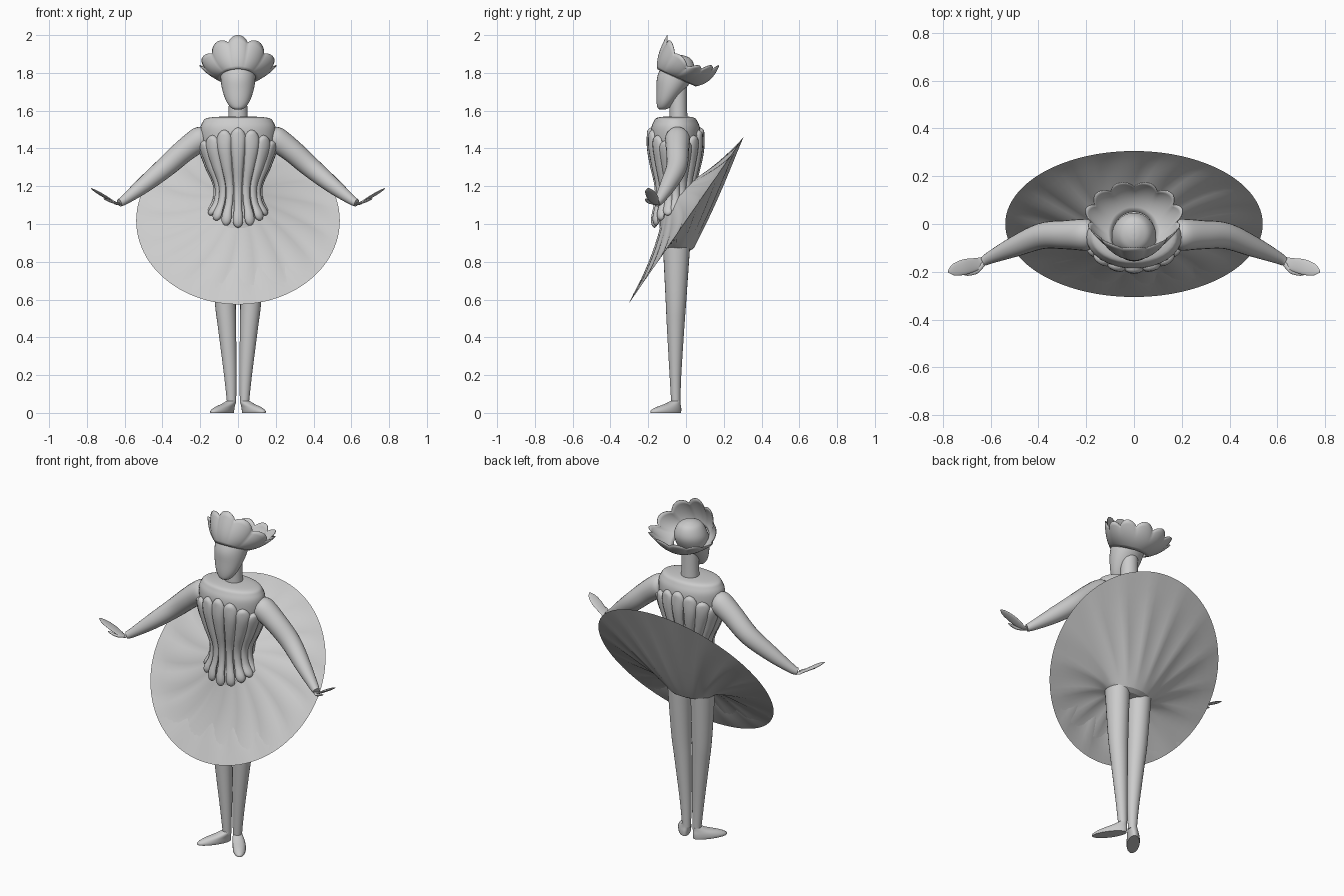
import bpy, bmesh
from math import sin, cos, pi, radians
from mathutils import Vector as V

if "Cube" in bpy.data.objects:
    bpy.data.objects.remove(bpy.data.objects["Cube"])


def spline(keys, steps=4):
    """Catmull-Rom through tuples of numbers."""
    out = []
    for i in range(len(keys) - 1):
        p = [keys[max(0, min(len(keys) - 1, i + k))] for k in (-1, 0, 1, 2)]
        for s in range(steps):
            t = s / steps
            out.append(tuple(b + .5 * t * (c - a + t * (2*a - 5*b + 4*c - d + t * (3*(b - c) + d - a)))
                             for a, b, c, d in zip(*p)))
    return out + [keys[-1]]


def loft(name, rings, caps=True, angle=40):
    """Skin closed rings of points into one mesh."""
    bm = bmesh.new()
    vs = [[bm.verts.new(p) for p in r] for r in rings]
    n = len(vs[0])
    for a, b in zip(vs, vs[1:]):
        for i in range(n):
            j = (i + 1) % n
            bm.faces.new((a[i], a[j], b[j], b[i]))
    if caps:
        bm.faces.new(vs[0])
        bm.faces.new(vs[-1])
    bmesh.ops.recalc_face_normals(bm, faces=bm.faces)
    me = bpy.data.meshes.new(name)
    bm.to_mesh(me)
    bm.free()
    ob = bpy.data.objects.new(name, me)
    bpy.context.collection.objects.link(ob)
    bpy.ops.object.select_all(action='DESELECT')
    bpy.context.view_layer.objects.active = ob
    ob.select_set(True)
    bpy.ops.object.shade_smooth_by_angle(angle=radians(angle))
    return ob


def oval(c, a, b, u=V((1, 0, 0)), w=V((0, 1, 0)), n=24):
    return [V(c) + u * a * cos(2*pi*i/n) + w * b * sin(2*pi*i/n) for i in range(n)]


def stack(name, keys, n=32, steps=4):
    """Loft horizontal ovals from (x, y, z, rx, ry) keys."""
    return loft(name, [oval(k[:3], k[3], k[4], n=n) for k in spline(keys, steps)])


def tube(name, keys, flat=1, n=20, steps=5):
    """Loft along a path of (x, y, z, r) keys, ovals flattened vertically."""
    pts = spline(keys, steps)
    rings = []
    for i, k in enumerate(pts):
        d = (V(pts[min(i + 1, len(pts) - 1)][:3]) - V(pts[max(i - 1, 0)][:3])).normalized()
        side = d.cross(V((0, 0, 1))).normalized()
        rings.append(oval(k[:3], k[3], k[3] * flat, side, side.cross(d), n))
    return loft(name, rings)


# torso, neck and egg-shaped head
stack("torso", [(0, -.05, .98, .14, .09), (0, -.05, 1.1, .12, .09), (0, -.055, 1.2, .115, .09),
                (0, -.055, 1.3, .155, .112), (0, -.055, 1.42, .192, .128), (0, -.055, 1.5, .2, .13),
                (0, -.055, 1.54, .187, .117), (0, -.055, 1.562, .16, .1), (0, -.05, 1.57, .06, .05)])
stack("neck", [(0, -.04, 1.54, .052, .048), (0, -.04, 1.62, .049, .046), (0, -.04, 1.75, .049, .046)])
stack("head", [(0, -.125, 1.605, .008, .008), (0, -.12, 1.614, .035, .03), (0, -.106, 1.65, .062, .05),
               (0, -.081, 1.71, .083, .075), (0, -.06, 1.77, .092, .094), (0, -.045, 1.82, .09, .092),
               (0, -.04, 1.87, .065, .07), (0, -.04, 1.89, .03, .035), (0, -.04, 1.895, .005, .005)])

# fluted bodice: ribs that follow the waist curve
BODY = spline([(1.56, .18, .125), (1.48, .19, .132), (1.4, .19, .132), (1.3, .155, .115), (1.2, .117, .097),
               (1.12, .122, .098), (1.05, .155, .11), (.96, .17, .112)], 6)


def body_at(z):
    return min(BODY, key=lambda b: abs(b[0] - z)) if z > 1.56 or z < .96 else next(
        tuple(p + (q - p) * (a[0] - z) / (a[0] - b[0]) for p, q in zip(a, b))
        for a, b in zip(BODY, BODY[1:]) if a[0] >= z >= b[0])


WIDTH = spline([(0, .004), (.02, .022), (.08, .039), (.2, .037), (.4, .028), (.6, .021), (.8, .021),
                (.92, .027), (.975, .02), (1, .004)], 4)
for i in range(16):
    f = 2 * pi * i / 16
    top = 1.43 + .08 * cos(f) ** 2
    low = 1.055 - .075 * max(0, cos(f)) ** 2
    rings = []
    for t, w in WIDTH:
        z = top + (low - top) * t
        _, rx, ry = body_at(z)
        out = V((sin(f) * ry, -cos(f) * rx, 0)).normalized()
        rings.append(oval((sin(f) * rx, -.055 - cos(f) * ry, z), w, min(w * .7, .02),
                          V((-out.y, out.x, 0)), out, 12))
    loft("bodice_rib", rings)

# tilted tutu: pleated upper layer, funnel-shaped under layer ending in the hips
SLOPE, NORM = V((0, .567, .823)), V((0, -.823, .567))
N = 96


def disc(r, a, h, shift=0):
    return V((0, 0, 1.018)) + V((1, 0, 0)) * r * cos(a) + SLOPE * (r * sin(a) + shift) + NORM * h


def pleat(a):
    return abs(cos(8 * a)) - .5


angles = [2 * pi * i / N for i in range(N)]
upper, under = [], []
for k in range(11):
    t = k / 10
    upper.append([disc(.539 + (.11 - .539) * t, a + .25 * t,
                       .11 * t ** 1.7 + .016 * pleat(a) * min(1, t * 3) * (1 - t), .05 * t) for a in angles])
    ring = []
    for a in angles:
        rim = disc(.539, a, 0)
        mid = V((.2 * cos(a), -.02 + .13 * sin(a), .93 + .06 * sin(a)))
        hip = V((.135 * cos(a), -.045 + .085 * sin(a), .87))
        p = rim * (1 - t) ** 2 + mid * 2 * t * (1 - t) + hip * t * t
        ring.append(p + NORM * .05 * pleat(a) * t * (1 - t) ** 2)
    under.append(ring)
loft("tutu_upper_layer", upper, caps=False, angle=25)
hips = under + [[V((p.x * s, -.045 + (p.y + .045) * s, .855)) for p in under[-1]] for s in (.7, .05)]
loft("tutu_under_layer", hips[::-1], caps=False, angle=25)

# petal headdress: flared ring, tall in front and low at the sides and back
petals, n = [], 11
M = n * 12
for k in range(9):
    t = k / 8
    ring = []
    for i in range(M):
        f = 2 * pi * i / M
        s, c, lobe = sin(f), cos(f), abs(cos(n * f / 2)) ** .8
        up = max(0, c) ** 1.5
        base = V((.093 * s, -.05 - .1 * c, 1.775 + .045 * c))
        mid = V((.155 * s, -.01 - .15 * c, 1.782 + .035 * c + .07 * up))
        edge = V((.202 * s, .04 - .135 * c, 1.84 + .16 * up))
        edge = mid.lerp(edge, .72 + .28 * lobe)
        p = base * (1 - t) ** 2 + mid * 2 * t * (1 - t) + edge * t * t
        ring.append(p + V((s, -c, 0)) * .012 * (lobe - .7) * t)
    petals.append(ring)
crown = loft("petal_headdress", petals, caps=False, angle=35)
sol = crown.modifiers.new("thickness", 'SOLIDIFY')
sol.thickness, sol.offset = .004, 0

# limbs on both sides
for side, m in (("left", 1), ("right", -1)):
    tube(side + "_arm", [(m*.175, -.045, 1.46, .05), (m*.2, -.045, 1.45, .066), (m*.28, -.045, 1.392, .061),
                         (m*.385, -.05, 1.3, .055), (m*.5, -.095, 1.205, .043), (m*.6, -.14, 1.128, .026),
                         (m*.628, -.156, 1.112, .02)])
    tube(side + "_hand", [(m*.618, -.152, 1.108, .014), (m*.636, -.158, 1.104, .02), (m*.66, -.168, 1.117, .026),
                          (m*.71, -.18, 1.148, .032), (m*.755, -.193, 1.175, .024), (m*.778, -.2, 1.19, .004)],
         flat=.22)
    tube(side + "_thumb", [(m*.632, -.168, 1.108, .01), (m*.66, -.197, 1.115, .011),
                           (m*.695, -.208, 1.128, .009), (m*.712, -.212, 1.135, .002)], flat=.6, n=10)
    stack(side + "_leg", [(m*.034, -.054, .05, .024, .024), (m*.041, -.056, .2, .033, .031),
                          (m*.058, -.055, .45, .048, .046), (m*.068, -.053, .6, .056, .055),
                          (m*.076, -.05, .9, .066, .073)], n=24)
    # feet turned outward
    toe = V((m * .58, -.815, 0))
    across = V((toe.y, -toe.x, 0))
    loft(side + "_foot", [oval((m * x, y, z), a, b, toe, across) for x, y, z, a, b in spline([
        (.084, -.107, 0, .096, .034), (.083, -.106, .012, .096, .036), (.071, -.092, .03, .078, .034),
        (.05, -.07, .048, .046, .03), (.036, -.055, .064, .026, .025)], 3)], angle=50)
